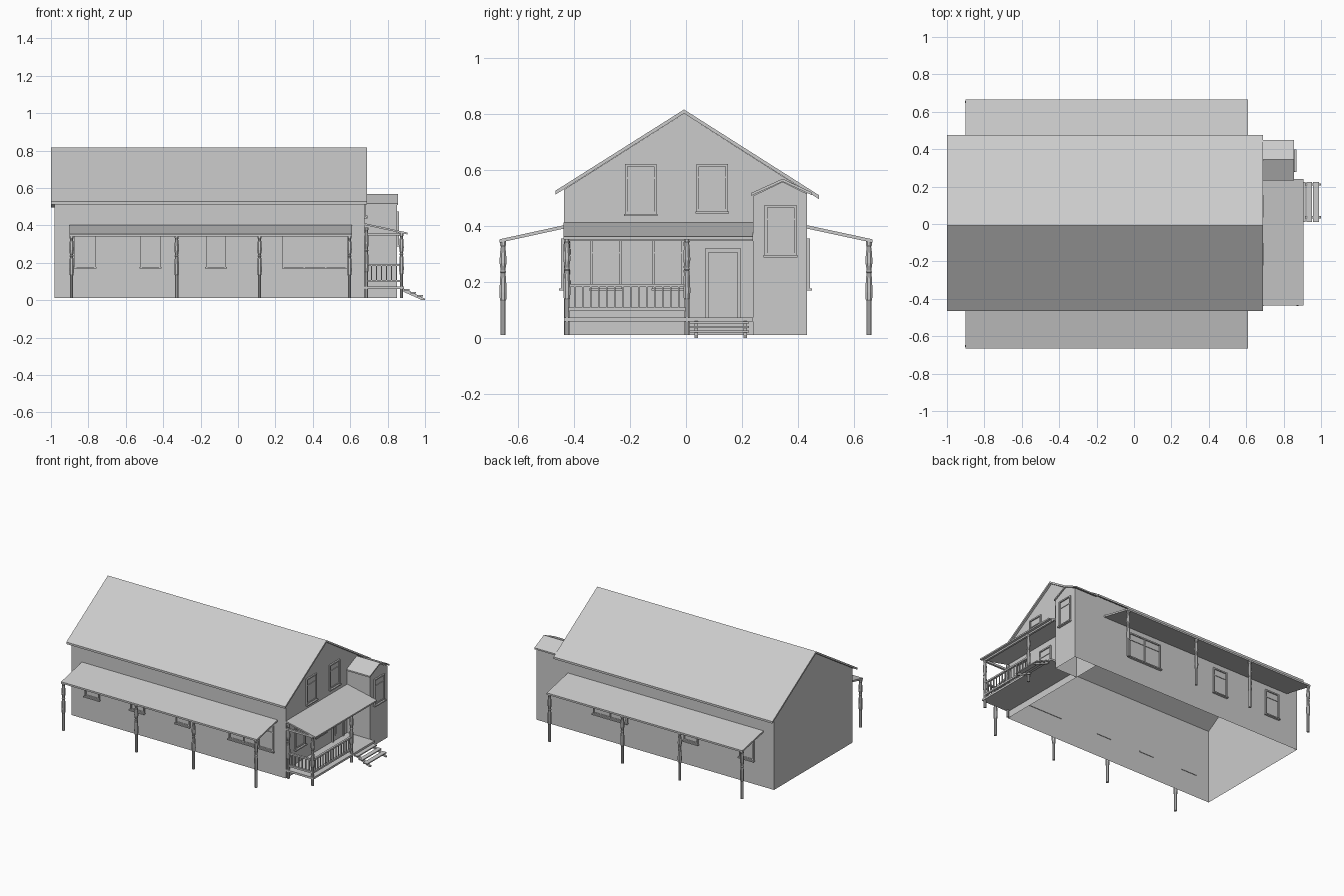
import bpy, bmesh, math
from mathutils import Matrix, Vector

if "Cube" in bpy.data.objects:
    bpy.data.objects.remove(bpy.data.objects["Cube"])

BASE = 0.012
RIDGE_Y = -0.007


def finish(name, bm, mat=None):
    bmesh.ops.recalc_face_normals(bm, faces=bm.faces)
    if mat:
        bm.transform(mat)
    me = bpy.data.meshes.new(name)
    bm.to_mesh(me)
    bm.free()
    ob = bpy.data.objects.new(name, me)
    bpy.context.collection.objects.link(ob)
    return ob


def add_box(bm, x0, x1, y0, y1, z0, z1):
    m = Matrix.Translation(((x0 + x1) / 2, (y0 + y1) / 2, (z0 + z1) / 2)) @ \
        Matrix.Diagonal((abs(x1 - x0), abs(y1 - y0), abs(z1 - z0), 1))
    bmesh.ops.create_cube(bm, size=1, matrix=m)


def boxes(name, items, mat=None):
    bm = bmesh.new()
    for b in items:
        add_box(bm, *b)
    return finish(name, bm, mat)


def prism(name, profile, a0, a1, axis='x'):
    """Extrude a closed 2D profile along x (profile in y,z) or y (profile in x,z)."""
    bm = bmesh.new()
    put = (lambda p, a: (a, p[0], p[1])) if axis == 'x' else (lambda p, a: (p[0], a, p[1]))
    lo = [bm.verts.new(put(p, a0)) for p in profile]
    hi = [bm.verts.new(put(p, a1)) for p in profile]
    n = len(profile)
    bm.faces.new(lo)
    bm.faces.new(hi)
    for i in range(n):
        bm.faces.new((lo[i], lo[(i + 1) % n], hi[(i + 1) % n], hi[i]))
    return finish(name, bm)


def slab(name, tops, t, a0, a1, axis='x'):
    """Roof sheet: top polyline with a vertical thickness."""
    return prism(name, tops + [(p[0], p[1] - t) for p in reversed(tops)], a0, a1, axis)


def shell(name, profile, x0, x1, back=True):
    """Walls under a gable profile, open at the bottom and top."""
    bm = bmesh.new()
    near = [bm.verts.new((x1, *p)) for p in profile]
    far = [bm.verts.new((x0, *p)) for p in profile]
    bm.faces.new(near)
    if back:
        bm.faces.new(far)
    bm.faces.new((near[0], near[1], far[1], far[0]))
    bm.faces.new((near[-1], near[-2], far[-2], far[-1]))
    return finish(name, bm)


# Main walls and corner bay walls
shell("main_walls", [(-0.436, BASE), (-0.436, 0.53), (RIDGE_Y, 0.802),
                     (0.432, 0.522), (0.432, BASE)], -0.982, 0.675)
shell("bay_walls", [(0.24, BASE), (0.24, 0.508), (0.345, 0.558),
                    (0.432, 0.515), (0.432, BASE)], 0.675, 0.85, back=False)

# Roofs
slab("main_roof", [(-0.465, 0.527), (RIDGE_Y, 0.816), (0.475, 0.51)], 0.014, -1.0, 0.69)
slab("bay_roof", [(0.232, 0.518), (0.345, 0.569), (0.45, 0.52)], 0.01, 0.67, 0.856)
slab("front_side_porch_roof", [(-0.665, 0.353), (-0.436, 0.403)], 0.012, -0.9, 0.61)
slab("back_side_porch_roof", [(0.432, 0.403), (0.665, 0.353)], 0.012, -0.9, 0.61)
slab("entry_porch_roof", [(0.675, 0.412), (0.905, 0.362)], 0.01, -0.437, 0.24, 'y')


# Turned posts
def post(name, x, y, z0, z1, sides=8):
    h = z1 - z0
    prof = [(0.0095, 0), (0.0095, 0.36), (0.0125, 0.38), (0.0135, 0.45), (0.012, 0.60),
            (0.009, 0.66), (0.012, 0.67), (0.009, 0.69), (0.0135, 0.77), (0.012, 0.87),
            (0.0085, 0.94), (0.0115, 0.96), (0.0115, 1)]
    bm = bmesh.new()
    rings = []
    for r, t in prof:
        rings.append([bm.verts.new((x + r * math.cos(2 * math.pi * (i + .5) / sides),
                                    y + r * math.sin(2 * math.pi * (i + .5) / sides),
                                    z0 + t * h)) for i in range(sides)])
    for a, b in zip(rings, rings[1:]):
        for i in range(sides):
            j = (i + 1) % sides
            bm.faces.new((a[i], a[j], b[j], b[i]))
    bm.faces.new(rings[0])
    bm.faces.new(rings[-1])
    return finish(name, bm)


for px in (-0.89, -0.328, 0.115, 0.596):
    post("front_side_post", px, -0.653, BASE, 0.346)
    post("back_side_post", -0.294 - px, 0.653, BASE, 0.346)
post("entry_post", 0.874, -0.425, BASE, 0.36)
post("entry_post", 0.874, 0.003, BASE, 0.36)
post("entry_wall_post", 0.686, -0.425, BASE, 0.39)

# Entry porch floor and roof beams
boxes("entry_floor", [(0.675, 0.888, -0.436, 0.24, 0.06, 0.074)])
boxes("entry_beams", [(0.867, 0.881, -0.432, 0.24, 0.346, 0.36),
                      (0.675, 0.881, -0.432, -0.418, 0.346, 0.36)])

# Railings with balusters
rails = []
for z0, z1 in ((0.097, 0.109), (0.183, 0.194)):
    rails += [(0.867, 0.881, -0.425, 0.003, z0, z1), (0.686, 0.874, -0.432, -0.418, z0, z1)]
for i in range(1, 15):
    y = -0.425 + 0.428 * i / 15
    rails.append((0.871, 0.877, y - 0.003, y + 0.003, 0.105, 0.186))
for i in range(1, 7):
    x = 0.686 + 0.188 * i / 7
    rails.append((x - 0.003, x + 0.003, -0.428, -0.422, 0.105, 0.186))
boxes("entry_railing", rails)

# Steps: treads on two sloping stringers
boxes("step_treads", [(0.888, 0.916, 0.012, 0.225, 0.052, 0.06),
                      (0.922, 0.952, 0.012, 0.225, 0.036, 0.043),
                      (0.958, 0.99, 0.012, 0.225, 0.02, 0.027)])
for y in (0.03, 0.205):
    prism("step_stringer", [(0.885, 0.062), (0.905, 0.056), (1.0, 0.008), (1.0, 0.0),
                            (0.985, 0.0), (0.885, 0.045)], y, y + 0.012, 'y')


# Windows: local x runs along the wall, local -y points outwards
def wall_matrix(angle, offset):
    return Matrix.Rotation(math.radians(angle), 4, 'Z') @ Matrix.Translation((0, -offset, 0))


FRONT = wall_matrix(0, 0.436)
BACK = wall_matrix(180, 0.432)
GABLE = wall_matrix(90, 0.675)
BAY = wall_matrix(90, 0.85)


def window(name, mat, u0, u1, z0, z1, panes=1):
    f, d = 0.009, -0.01
    parts = [(u0, u1, 0, d, z1 - f, z1), (u0 + f / 2, u1 - f / 2, 0, -0.002, z0, z1),
             (u0 - 0.004, u1 + 0.004, 0.004, -0.018, z0, z0 + 0.008)]
    w = (u1 - u0) / panes
    for i in range(panes + 1):
        c = min(max(u0 + i * w, u0 + f / 2), u1 - f / 2)
        parts.append((c - f / 2, c + f / 2, 0, d, z0, z1))
    zm = z1 - (z1 - z0) * 0.27
    parts.append((u0 + f, u1 - f, 0, -0.006, zm - 0.003, zm + 0.003))
    parts.append((u0 + f, u1 - f, 0, -0.006, z0 + 0.008, z0 + 0.016))
    boxes(name, parts, mat)


for u0, u1, n in ((-0.873, -0.76, 1), (-0.522, -0.414, 1), (-0.172, -0.063, 1), (0.238, 0.585, 3)):
    window("front_window", FRONT, u0, u1, 0.17, 0.355, n)
for x0, x1, n in ((0.147, 0.41, 2), (-0.4, -0.288, 1), (-0.83, -0.718, 1)):
    window("back_window", BACK, -x1, -x0, 0.17, 0.355, n)
for u0, u1, z0, z1 in ((-0.218, -0.105, 0.436, 0.622), (0.038, 0.15, 0.445, 0.622),
                       (-0.343, -0.23, 0.17, 0.355), (-0.12, -0.008, 0.17, 0.355)):
    window("gable_window", GABLE, u0, u1, z0, z1)
window("bay_window", BAY, 0.281, 0.394, 0.288, 0.475)

# Entry door with casing and panels
boxes("door", [(0.067, 0.08, 0, -0.012, 0.074, 0.318), (0.183, 0.196, 0, -0.012, 0.074, 0.318),
               (0.067, 0.196, 0, -0.014, 0.305, 0.32), (0.08, 0.183, 0, -0.004, 0.074, 0.305),
               (0.09, 0.175, 0, -0.007, 0.268, 0.29), (0.098, 0.166, 0, -0.008, 0.11, 0.245),
               (0.106, 0.158, 0, -0.011, 0.12, 0.235)], GABLE)
